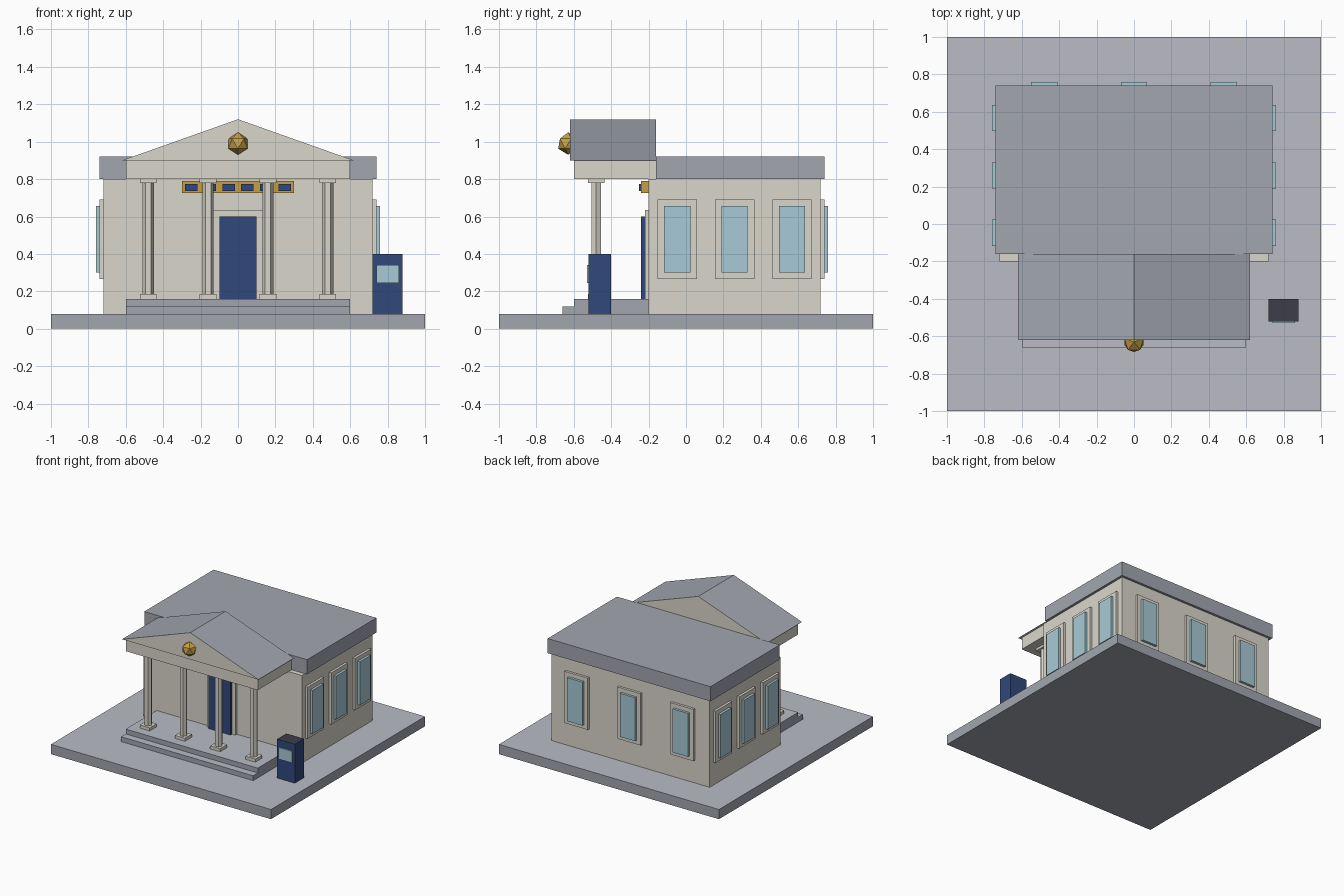
import bpy, bmesh, math
from mathutils import Matrix

if "Cube" in bpy.data.objects:
    bpy.data.objects.remove(bpy.data.objects["Cube"])


def material(name, rgb):
    m = bpy.data.materials.new(name)
    m.diffuse_color = (*rgb, 1)
    m.use_nodes = True
    m.node_tree.nodes["Principled BSDF"].inputs["Base Color"].default_value = m.diffuse_color
    return m


CREAM = material("cream_stone", (0.70, 0.68, 0.60))
GREY = material("grey_stone", (0.36, 0.38, 0.43))
PAVING = material("paving", (0.49, 0.50, 0.56))
BLUE = material("blue_paint", (0.03, 0.065, 0.20))
GOLD = material("gold", (0.58, 0.35, 0.06))
GLASS = material("glass", (0.39, 0.59, 0.67))
DARK = material("dark_top", (0.045, 0.048, 0.065))


def finish(name, bm, mats):
    bmesh.ops.recalc_face_normals(bm, faces=bm.faces)
    mesh = bpy.data.meshes.new(name)
    bm.to_mesh(mesh)
    bm.free()
    for m in mats:
        mesh.materials.append(m)
    ob = bpy.data.objects.new(name, mesh)
    bpy.context.collection.objects.link(ob)
    return ob


def box(name, x, y, z, mat, top=None):
    """Box from (min, max) ranges, with an optional other material on top."""
    bm = bmesh.new()
    size = [r[1] - r[0] for r in (x, y, z)]
    mid = [(r[0] + r[1]) / 2 for r in (x, y, z)]
    bmesh.ops.create_cube(bm, size=1, matrix=Matrix.Translation(mid) @ Matrix.Diagonal((*size, 1)))
    bm.normal_update()
    if top:
        for f in bm.faces:
            f.material_index = int(f.normal.z > 0.5)
    return finish(name, bm, [mat, top] if top else [mat])


def around(c, half):
    return (c - half, c + half)


# ground slab, steps, main hall and flat roof
box("ground_slab", (-1, 1), (-1, 1), (0, 0.08), GREY, PAVING)
box("lower_step", (-0.6, 0.6), (-0.66, -0.2), (0.08, 0.12), GREY, PAVING)
box("upper_step", (-0.6, 0.6), (-0.6, -0.2), (0.08, 0.16), GREY, PAVING)
box("hall_walls", (-0.72, 0.72), (-0.2, 0.72), (0.08, 0.8), CREAM)
box("flat_roof", (-0.74, 0.74), (-0.16, 0.74), (0.8, 0.92), GREY)

# hexagonal columns with square plinths and capitals
for i, cx in enumerate((-0.48, -0.16, 0.16, 0.48)):
    bm = bmesh.new()
    bmesh.ops.create_cone(bm, cap_ends=True, segments=6, radius1=0.03, radius2=0.03, depth=0.62,
                          matrix=Matrix.Translation((cx, -0.48, 0.48)) @ Matrix.Rotation(math.radians(30), 4, 'Z'))
    finish(f"column_shaft_{i}", bm, [CREAM])
    box(f"column_plinth_{i}", around(cx, 0.045), around(-0.48, 0.045), (0.16, 0.185), CREAM)
    box(f"column_capital_{i}", around(cx, 0.045), around(-0.48, 0.045), (0.78, 0.8), CREAM)

# beam over the columns and gable with grey slopes
box("portico_beam", (-0.6, 0.6), (-0.6, -0.16), (0.8, 0.9), CREAM)
bm = bmesh.new()
front = bm.faces.new([bm.verts.new((x, -0.62, z)) for x, z in ((-0.62, 0.9), (0.62, 0.9), (0, 1.12))])
ext = bmesh.ops.extrude_face_region(bm, geom=[front], use_keep_orig=True)
bmesh.ops.translate(bm, vec=(0, 0.46, 0), verts=[v for v in ext["geom"] if isinstance(v, bmesh.types.BMVert)])
bmesh.ops.recalc_face_normals(bm, faces=bm.faces)
for f in bm.faces:
    f.material_index = int(f.normal.z > 0.5)
finish("gable", bm, [CREAM, GREY])

# faceted gold ornament on the gable
bm = bmesh.new()
bmesh.ops.create_icosphere(bm, subdivisions=1, radius=0.06,
                           matrix=Matrix.Translation((0, -0.63, 0.99)) @ Matrix.Rotation(math.radians(90), 4, 'Z'))
finish("gable_ornament", bm, [GOLD])

# door, surround and gold panel above it
box("door_surround", (-0.13, 0.13), (-0.22, -0.19), (0.16, 0.635), CREAM)
box("door", (-0.1, 0.1), (-0.24, -0.2), (0.16, 0.6), BLUE)
box("sign_panel", (-0.3, 0.3), (-0.24, -0.19), (0.725, 0.79), GOLD)
for i in range(6):
    box(f"sign_block_{i}", around(-0.25 + 0.1 * i, 0.033), (-0.25, -0.23), (0.737, 0.775), BLUE)

# windows: three on each side wall and three on the back
for i in range(3):
    cy = 0.26 + (i - 1) * 0.307
    for side, s in (("left", -1), ("right", 1)):
        box(f"{side}_window_frame_{i}", sorted((s * 0.70, s * 0.74)), around(cy, 0.105), (0.267, 0.692), CREAM)
        box(f"{side}_window_glass_{i}", sorted((s * 0.71, s * 0.76)), around(cy, 0.07), (0.3, 0.657), GLASS)
    cx = (i - 1) * 0.48
    box(f"back_window_frame_{i}", around(cx, 0.105), (0.70, 0.74), (0.267, 0.692), CREAM)
    box(f"back_window_glass_{i}", around(cx, 0.07), (0.71, 0.76), (0.3, 0.657), GLASS)

# cash machine beside the steps
box("cash_machine", (0.72, 0.88), (-0.52, -0.4), (0.08, 0.4), BLUE, DARK)
box("cash_machine_screen", (0.74, 0.86), (-0.53, -0.51), (0.245, 0.34), GLASS)
